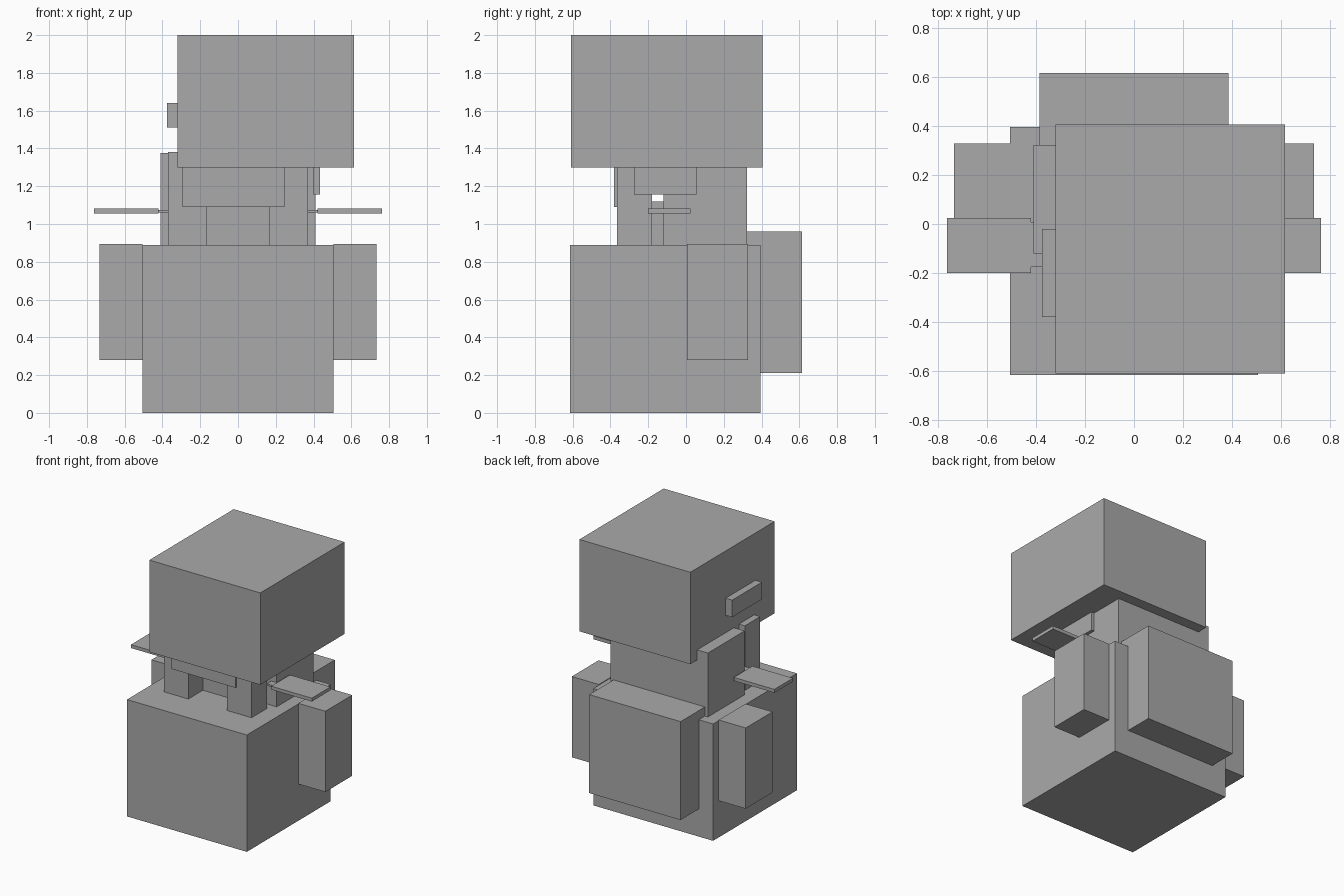
import bpy

if "Cube" in bpy.data.objects:
    bpy.data.objects.remove(bpy.data.objects["Cube"])

grey = bpy.data.materials.new("plain grey")
grey.diffuse_color = (0.4, 0.4, 0.4, 1)
grey.use_nodes = True
grey.node_tree.nodes["Principled BSDF"].inputs["Base Color"].default_value = grey.diffuse_color


def box(name, x, y, z):
    """Box spanning the given (min, max) ranges."""
    bpy.ops.mesh.primitive_cube_add(size=1, location=[sum(r) / 2 for r in (x, y, z)])
    ob = bpy.context.object
    ob.name = name
    ob.scale = [r[1] - r[0] for r in (x, y, z)]
    bpy.ops.object.transform_apply(location=False, rotation=False, scale=True)
    ob.data.materials.append(grey)
    return ob


def pair(name, x, y, z):
    """Box on the right and its mirror on the left."""
    box(name + "_right", x, y, z)
    box(name + "_left", (-x[1], -x[0]), y, z)


# Main blocks
box("body", (-0.505, 0.505), (-0.615, 0.395), (0, 0.89))
box("head", (-0.32, 0.615), (-0.61, 0.405), (1.30, 2.0))
box("backpack", (-0.385, 0.385), (0.32, 0.615), (0.21, 0.96))
pair("arm", (0.505, 0.733), (0.005, 0.328), (0.28, 0.895))

# Neck: rear block, two front pillars and the core between them
box("neck_block", (-0.41, 0.41), (-0.12, 0.322), (0.89, 1.377))
pair("neck_pillar", (0.163, 0.37), (-0.365, -0.18), (0.89, 1.382))
box("neck_core", (-0.2, 0.2), (-0.19, -0.11), (0.89, 1.12))
box("front_plate", (-0.295, 0.245), (-0.38, -0.362), (1.09, 1.31))

# Flat side fins with their thin stems
pair("fin", (0.42, 0.762), (-0.2, 0.025), (1.055, 1.081))
pair("fin_stem", (0.365, 0.42), (-0.175, 0.008), (1.061, 1.075))

# Side pads
box("head_pad", (-0.375, -0.315), (-0.38, -0.02), (1.51, 1.64))
box("neck_pad", (0.40, 0.435), (-0.275, 0.055), (1.155, 1.31))
